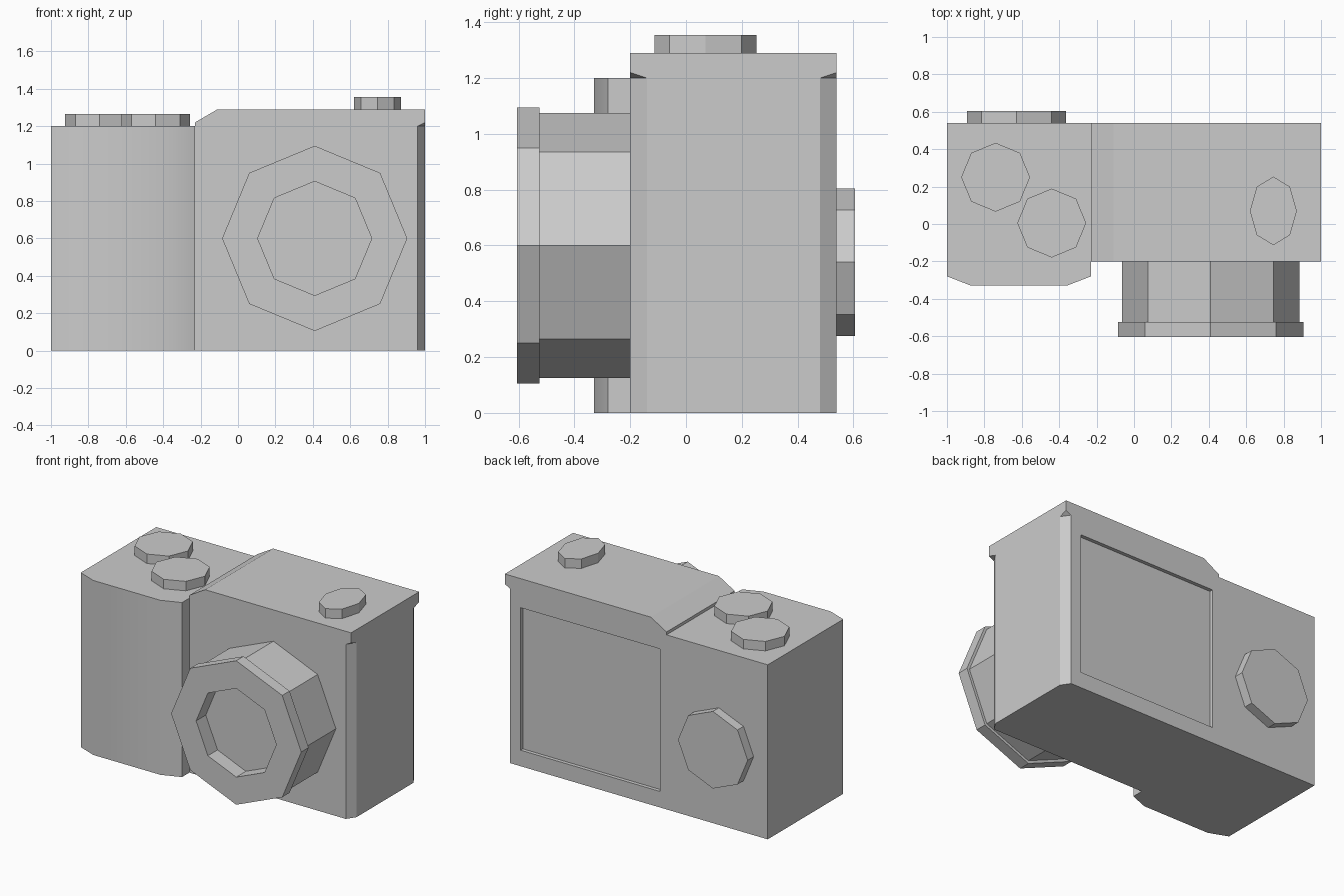
import bpy, bmesh
from math import cos, sin, pi, radians

if "Cube" in bpy.data.objects:
    bpy.data.objects.remove(bpy.data.objects["Cube"])


def finish(name, bm):
    bmesh.ops.recalc_face_normals(bm, faces=bm.faces)
    me = bpy.data.meshes.new(name)
    bm.to_mesh(me)
    bm.free()
    ob = bpy.data.objects.new(name, me)
    bpy.context.collection.objects.link(ob)
    return ob


def loft(name, rings):
    """Skin a stack of equal-length point rings and cap both ends."""
    bm = bmesh.new()
    vs = [[bm.verts.new(p) for p in ring] for ring in rings]
    n = len(vs[0])
    for a, b in zip(vs, vs[1:]):
        for i in range(n):
            j = (i + 1) % n
            bm.faces.new((a[i], a[j], b[j], b[i]))
    bm.faces.new(vs[0])
    bm.faces.new(vs[-1])
    return finish(name, bm)


def octagon(name, axis, centre, profile, aspect=1.0):
    """Eight-sided turned part; profile is (radius, height along axis)."""
    rings = []
    for r, h in profile:
        pts = [(centre[0] + aspect * r * cos(k * pi / 4),
                centre[1] + r * sin(k * pi / 4)) for k in range(8)]
        rings.append([(a, b, h) if axis == 'Z' else (a, h, b) for a, b in pts])
    return loft(name, rings)


def cut(ob, cutter):
    mod = ob.modifiers.new("cut", 'BOOLEAN')
    mod.operation = 'DIFFERENCE'
    mod.solver = 'EXACT'
    mod.object = cutter
    bpy.context.view_layer.objects.active = ob
    bpy.ops.object.modifier_apply(modifier=mod.name)
    bpy.data.objects.remove(cutter)


FRONT, BACK = -0.2, 0.54

# Camera body with raised, sloped top cover
outline = [(-1, 0), (1, 0), (1, 1.29), (-0.11, 1.29),
           (-0.23, 1.22), (-0.23, 1.2), (-1, 1.2)]
body = loft("body", [[(x, y, z) for x, z in outline] for y in (FRONT, BACK)])

# Chamfers on the right-hand corners, ending under the top cover
for y, s in ((FRONT, 1), (BACK, -1)):
    tri = [(0.92, y - 0.06 * s, 1.2), (1.04, y + 0.12 * s, 1.2),
           (1.04, y - 0.06 * s, 1.26)]
    cut(body, loft("corner_cutter", [[(a, b, -0.1) for a, b, _ in tri], tri]))

# Recessed rear screen
screen = [(-0.18, 0.11), (0.88, 0.11), (0.88, 1.09), (-0.18, 1.09)]
cut(body, loft("screen_cutter",
               [[(x, y, z) for x, z in screen] for y in (BACK - 0.025, BACK + 0.1)]))

# Hand grip
grip_plan = [(-1, FRONT), (-1, -0.28), (-0.87, -0.33), (-0.36, -0.33),
             (-0.23, -0.28), (-0.23, FRONT)]
grip = loft("hand_grip", [[(x, y, z) for x, y in grip_plan] for z in (0, 1.2)])
bpy.ops.object.select_all(action='DESELECT')
grip.select_set(True)
bpy.context.view_layer.objects.active = grip
bpy.ops.object.shade_smooth_by_angle(angle=radians(30))

# Lens barrel with front rim and recessed glass
octagon("lens", 'Y', (0.41, 0.6),
        [(0.475, FRONT), (0.475, -0.525), (0.495, -0.525), (0.495, -0.605),
         (0.305, -0.605), (0.305, -0.5)])

# Top dials
for name, c, r, z, aspect in (("mode_dial", (-0.74, 0.25), 0.184, 1.2, 1),
                              ("shutter_dial", (-0.44, 0.005), 0.184, 1.2, 1),
                              ("power_dial", (0.745, 0.07), 0.183, 1.29, 0.685)):
    octagon(name, 'Z', c, [(r, z), (r, z + 0.065)], aspect)

# Rear control pad
octagon("rear_control_pad", 'Y', (-0.628, 0.54), [(0.265, BACK), (0.265, 0.605)])
